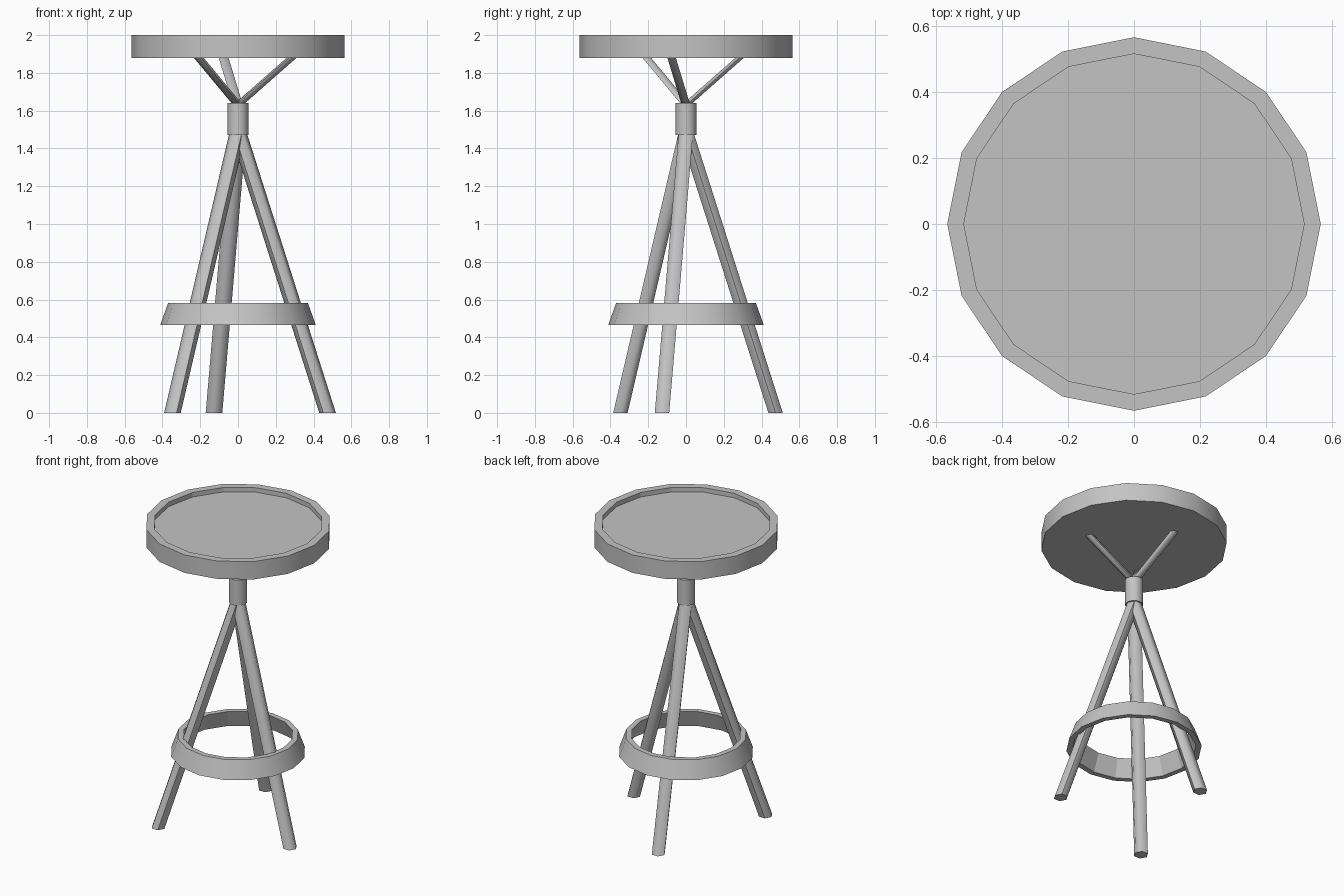
import bpy, bmesh
from math import sin, cos, pi, radians

cube = bpy.data.objects.get("Cube")
if cube:
    bpy.data.objects.remove(cube, do_unlink=True)

# One grey finish for the whole stool
GREY = (0.55, 0.55, 0.55, 1)
grey = bpy.data.materials.new("grey_finish")
grey.use_nodes = True
grey.diffuse_color = GREY
grey.node_tree.nodes["Principled BSDF"].inputs["Base Color"].default_value = GREY

SPREAD = [radians(a) for a in (-15, 105, 225)]   # directions of the three legs


def loft(name, rings, sides, closed=False, flat_inside=False):
    """Join horizontal polygon rings (radius, z, centre x, centre y) into a solid."""
    bm = bmesh.new()
    loops = []
    for r, z, cx, cy in rings:
        loops.append([bm.verts.new((cx + r * cos(2 * pi * i / sides),
                                    cy + r * sin(2 * pi * i / sides), z))
                      for i in range(sides)])
    pairs = list(zip(loops, loops[1:]))
    if closed:
        pairs.append((loops[-1], loops[0]))
    else:
        bm.faces.new(loops[0])
        bm.faces.new(loops[-1])
    for a, b in pairs:
        for i in range(sides):
            j = (i + 1) % sides
            bm.faces.new((a[i], a[j], b[j], b[i]))
    bmesh.ops.recalc_face_normals(bm, faces=bm.faces)
    mesh = bpy.data.meshes.new(name)
    bm.to_mesh(mesh)
    bm.free()
    mesh.materials.append(grey)
    obj = bpy.data.objects.new(name, mesh)
    bpy.context.collection.objects.link(obj)
    bpy.ops.object.select_all(action="DESELECT")
    obj.select_set(True)
    bpy.context.view_layer.objects.active = obj
    bpy.ops.object.shade_smooth_by_angle(angle=radians(62 if sides < 8 else 30))
    if flat_inside:
        for p in mesh.polygons:
            if p.normal.x * p.center.x + p.normal.y * p.center.y < -0.01:
                p.use_smooth = False
    return obj


# Round seat with a raised rim
loft("seat", [(0.565, 1.88, 0, 0), (0.565, 2, 0, 0),
              (0.515, 2, 0, 0), (0.515, 1.97, 0, 0)], 16, flat_inside=True)

# Collar joining legs and seat struts
loft("collar", [(0.055, 1.47, 0, 0), (0.055, 1.64, 0, 0)], 16)

# Legs and seat struts, all with level cut ends
for n, a in enumerate(SPREAD, 1):
    loft(f"leg_{n}", [(0.044, 0, 0.491 * cos(a), 0.491 * sin(a)),
                      (0.044, 1.49, 0, 0)], 6)
    loft(f"seat_strut_{n}", [(0.026, 1.63, 0, 0),
                             (0.026, 1.885, 0.3 * cos(a), 0.3 * sin(a))], 6)

# Flared foot ring around the legs
loft("foot_ring", [(0.412, 0.465, 0, 0), (0.37, 0.582, 0, 0),
                   (0.335, 0.582, 0, 0), (0.377, 0.465, 0, 0)],
     16, closed=True, flat_inside=True)
